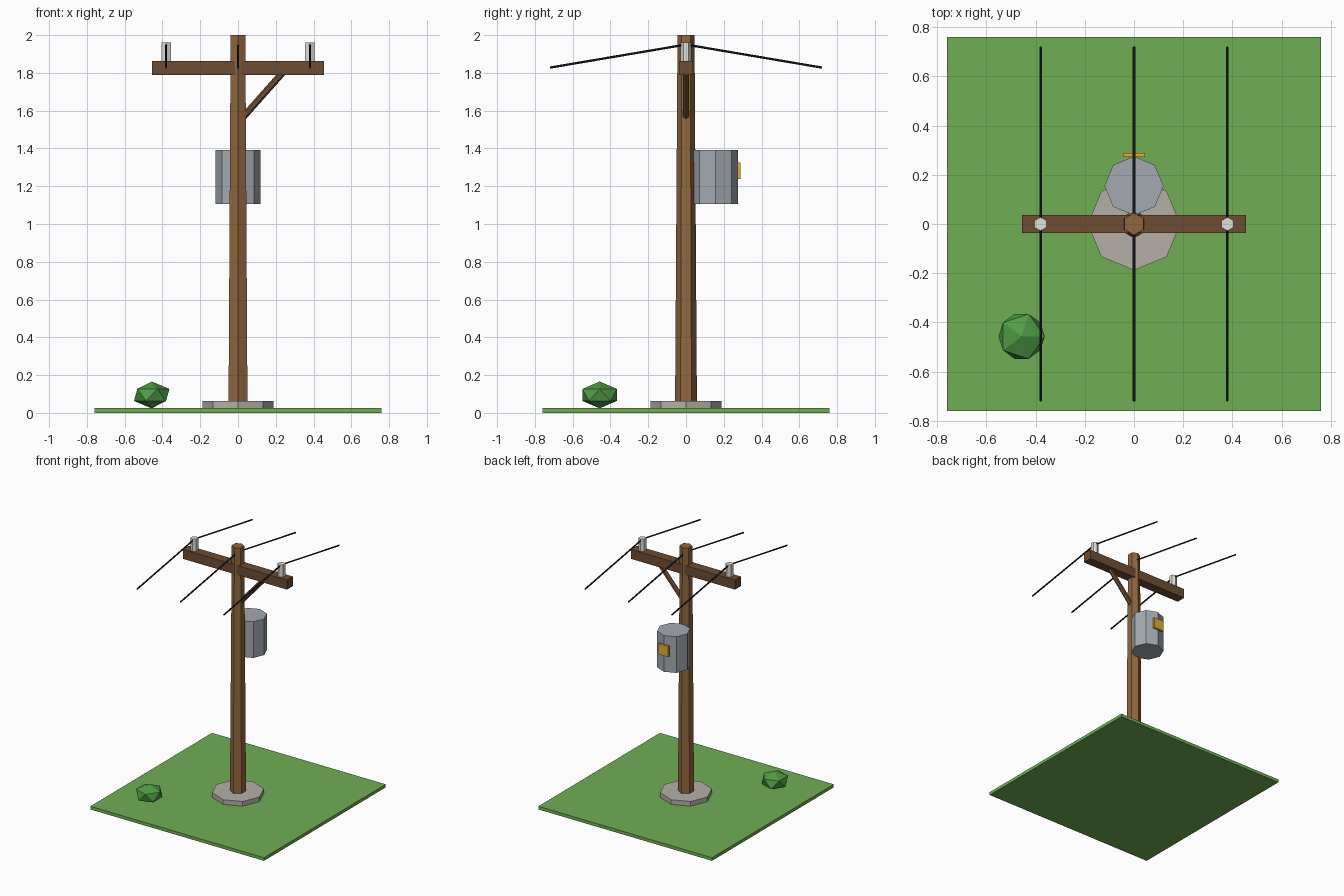
import bpy, bmesh
from mathutils import Matrix, Vector

if "Cube" in bpy.data.objects:
    bpy.data.objects.remove(bpy.data.objects["Cube"])


def material(name, rgb):
    m = bpy.data.materials.new(name)
    m.diffuse_color = (*rgb, 1)
    m.use_nodes = True
    m.node_tree.nodes["Principled BSDF"].inputs["Base Color"].default_value = m.diffuse_color
    return m


GRASS = material("grass", (0.16, 0.42, 0.09))
CONCRETE = material("concrete", (0.46, 0.43, 0.39))
WOOD = material("pole_wood", (0.28, 0.135, 0.05))
DARK_WOOD = material("dark_wood", (0.155, 0.075, 0.033))
STEEL = material("steel", (0.36, 0.40, 0.44))
CERAMIC = material("ceramic", (0.75, 0.75, 0.71))
WIRE = material("wire", (0.015, 0.015, 0.02))
YELLOW = material("yellow", (0.75, 0.42, 0.04))
LEAF = material("leaf", (0.08, 0.33, 0.06))


def finish(name, bm, mat):
    mesh = bpy.data.meshes.new(name)
    bm.to_mesh(mesh)
    bm.free()
    mesh.materials.append(mat)
    ob = bpy.data.objects.new(name, mesh)
    bpy.context.collection.objects.link(ob)
    return ob


def box(name, center, size, mat):
    bm = bmesh.new()
    bmesh.ops.create_cube(bm, size=1, matrix=Matrix.Translation(center) @ Matrix.Diagonal((*size, 1)))
    return finish(name, bm, mat)


def rod(name, a, b, r1, r2, sides, mat):
    """Prism or taper from point a to point b; upright ones have a corner on +y."""
    a, b = Vector(a), Vector(b)
    d = b - a
    rot = Matrix() if d.x == d.y == 0 else d.to_track_quat('Z', 'Y').to_matrix().to_4x4()
    bm = bmesh.new()
    bmesh.ops.create_cone(bm, cap_ends=True, segments=sides, radius1=r1, radius2=r2,
                          depth=d.length, matrix=Matrix.Translation((a + b) / 2) @ rot)
    return finish(name, bm, mat)


# Ground and footing
box("ground_plate", (0, 0, 0.0125), (1.52, 1.52, 0.025), GRASS)
rod("footing", (0, 0, 0.02), (0, 0, 0.062), 0.188, 0.188, 8, CONCRETE)

# Pole, crossarm and diagonal brace
rod("pole", (0, 0, 0.03), (0, 0, 2.0), 0.058, 0.045, 6, WOOD)
box("crossarm", (0, 0, 1.825), (0.91, 0.075, 0.075), DARK_WOOD)
rod("brace", (0.015, 0, 1.552), (0.245, 0, 1.811), 0.018, 0.018, 6, DARK_WOOD)

# Transformer can and its warning plate
rod("transformer", (0, 0.155, 1.107), (0, 0.155, 1.393), 0.12, 0.12, 8, STEEL)
box("warning_plate", (0, 0.28, 1.282), (0.09, 0.016, 0.085), YELLOW)

# Insulators on the arm ends
for side, x in (("left", -0.38), ("right", 0.38)):
    rod("insulator_" + side, (x, 0, 1.855), (x, 0, 1.96), 0.028, 0.028, 6, CERAMIC)

# Three wires, each drooping to front and back
for label, x in (("left", -0.38), ("middle", 0), ("right", 0.38)):
    for end, s in (("front", -1), ("back", 1)):
        rod(f"wire_{label}_{end}", (x, 0, 1.95), (x, s * 0.72, 1.828), 0.006, 0.006, 6, WIRE)

# Squashed faceted bush
bm = bmesh.new()
bmesh.ops.create_icosphere(bm, subdivisions=1, radius=1,
                           matrix=Matrix.Translation((-0.457, -0.457, 0.095)) @ Matrix.Diagonal((0.105, 0.107, 0.071, 1)))
finish("bush", bm, LEAF)
